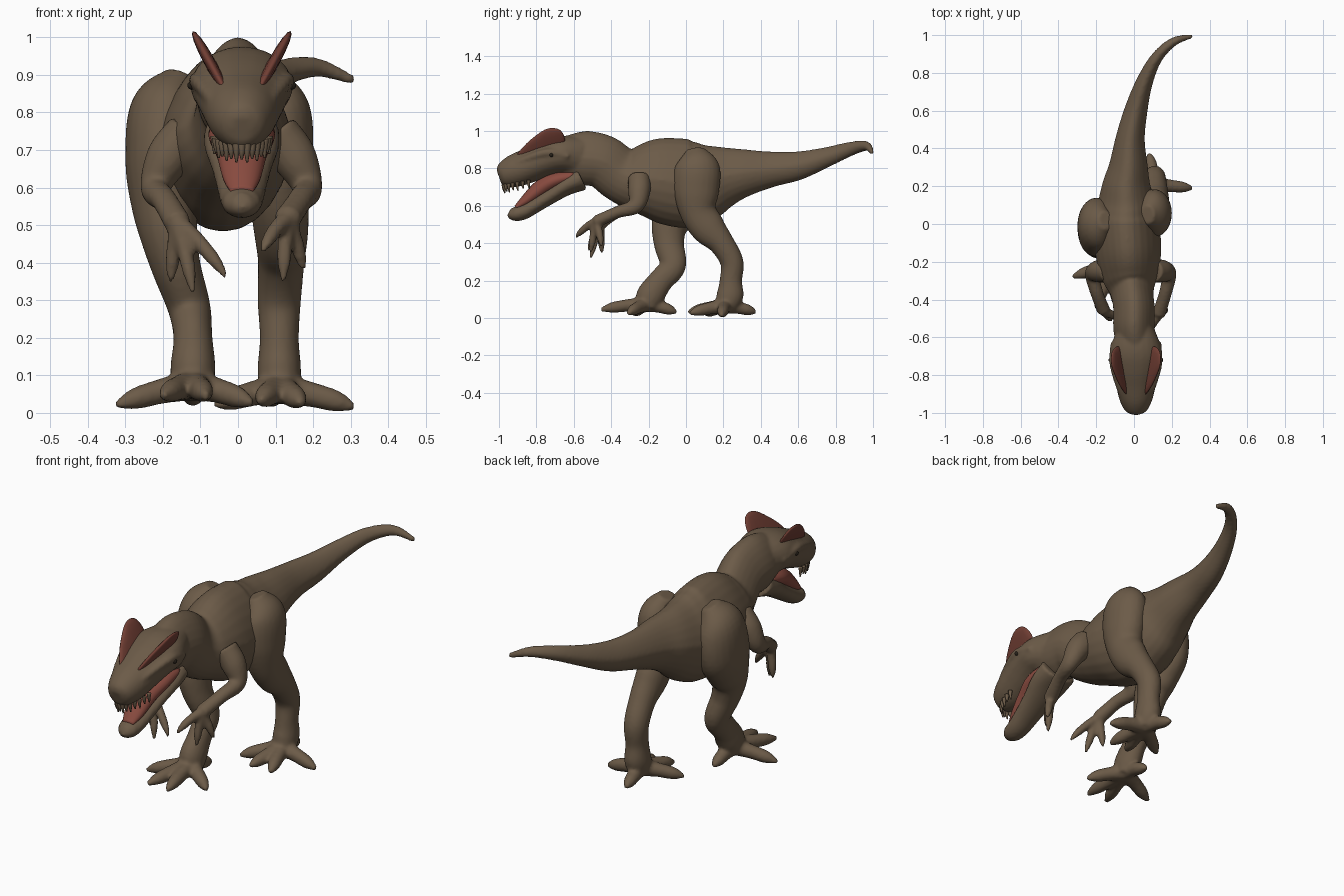
import bpy, bmesh, math
from mathutils import Vector

cube = bpy.data.objects.get("Cube")
if cube:
    bpy.data.objects.remove(cube, do_unlink=True)


def material(name, rgb):
    m = bpy.data.materials.new(name)
    m.use_nodes = True
    m.diffuse_color = (*rgb, 1)
    for n in m.node_tree.nodes:
        if n.type == 'BSDF_PRINCIPLED':
            n.inputs["Base Color"].default_value = (*rgb, 1)
            n.inputs["Roughness"].default_value = 0.8
    return m


HIDE = material("brown hide", (0.15, 0.105, 0.065))
RED = material("dull red", (0.17, 0.05, 0.035))
MOUTH = material("mouth pink", (0.25, 0.07, 0.05))
DARK = material("eye black", (0.02, 0.015, 0.01))
X, Y, Z = Vector((1, 0, 0)), Vector((0, 1, 0)), Vector((0, 0, 1))


def smooth_path(pts, steps=6):
    """Catmull-Rom interpolation of centre and radii."""
    p = [Vector(q) for q in pts]
    p = [p[0] * 2 - p[1]] + p + [p[-1] * 2 - p[-2]]
    out = []
    for i in range(1, len(p) - 2):
        a, b, c, d = p[i - 1:i + 3]
        for k in range(steps):
            t = k / steps
            out.append(0.5 * (2 * b + (c - a) * t + (2 * a - 5 * b + 4 * c - d) * t * t
                              + (3 * b - a - 3 * c + d) * t ** 3))
    return out + [p[-2]]


def tube(bm, pts, ref=Z, sides=24, ridge=0.0):
    """Loft of ellipses; each point is x, y, z, side radius, other radius."""
    path = smooth_path(pts)
    rings = []
    for i, q in enumerate(path):
        before, after = path[max(i - 1, 0)], path[min(i + 1, len(path) - 1)]
        t = (Vector(after[:3]) - Vector(before[:3])).normalized()
        side = t.cross(ref).normalized()
        up = side.cross(t)
        ring = []
        for k in range(sides):
            ang = 2 * math.pi * k / sides
            c, s = math.cos(ang), math.sin(ang)
            c *= 1 - ridge * max(s, 0)
            ring.append(bm.verts.new(Vector(q[:3]) + side * c * max(q[3], 0.003)
                                     + up * s * max(q[4], 0.003)))
        rings.append(ring)
    for r, n in zip(rings, rings[1:]):
        for k in range(sides):
            j = (k + 1) % sides
            bm.faces.new((r[k], r[j], n[j], n[k]))
    bm.faces.new(rings[0][::-1])
    bm.faces.new(rings[-1])


def finish(name, bm, mat, blend=True, rounds=4):
    bmesh.ops.recalc_face_normals(bm, faces=bm.faces)
    for f in bm.faces:
        f.smooth = True
    me = bpy.data.meshes.new(name)
    bm.to_mesh(me)
    bm.free()
    me.materials.append(mat)
    ob = bpy.data.objects.new(name, me)
    bpy.context.collection.objects.link(ob)
    if blend:
        r = ob.modifiers.new("fuse", 'REMESH')
        r.mode, r.voxel_size, r.use_smooth_shade = 'VOXEL', 0.009, True
        s = ob.modifiers.new("soften", 'SMOOTH')
        s.factor, s.iterations = 0.5, rounds
    return ob


# Torso, neck, tail and skull fused into one skin
bm = bmesh.new()
tube(bm, [(.01, -.66, .86, .10, .11), (.0, -.55, .855, .11, .145), (.0, -.45, .84, .11, .142),
          (-.01, -.36, .775, .115, .147), (-.02, -.28, .75, .15, .175),
          (-.03, -.15, .74, .175, .224), (-.04, 0, .72, .175, .238), (-.04, .1, .73, .155, .212),
          (-.04, .2, .755, .13, .167), (-.03, .3, .775, .105, .132), (-.02, .45, .795, .078, .097),
          (.01, .6, .815, .062, .077), (.055, .75, .86, .045, .054), (.12, .88, .905, .032, .038),
          (.21, .965, .92, .024, .026), (.31, .995, .885, .011, .012)], ridge=0.25)
tube(bm, [(.01, -.56, .86, .10, .11), (.01, -.66, .872, .135, .103), (.01, -.74, .855, .128, .098),
          (.01, -.83, .82, .11, .093), (.01, -.92, .785, .09, .087), (.01, -.98, .762, .062, .065),
          (.01, -1.0, .755, .03, .04)])
# Brow ridges along the sides of the snout
for s in (-1, 1):
    tube(bm, [(.01 + s * .115, -.63, .865, .02, .02), (.01 + s * .118, -.74, .885, .022, .022),
              (.01 + s * .085, -.87, .845, .018, .018), (.01 + s * .05, -.96, .80, .015, .015)])
finish("body", bm, HIDE)

# Lower jaw
bm = bmesh.new()
tube(bm, [(.01, -.56, .75, .10, .07), (.01, -.64, .71, .10, .055), (.01, -.72, .658, .082, .045),
          (.01, -.80, .608, .068, .042), (.01, -.87, .568, .058, .042), (.01, -.92, .558, .047, .038),
          (.01, -.945, .57, .022, .022)])
finish("lower_jaw", bm, HIDE)

# Mouth lining
bm = bmesh.new()
tube(bm, [(.01, -.60, .76, .085, .04), (.01, -.70, .735, .088, .048), (.01, -.78, .69, .068, .046),
          (.01, -.86, .625, .05, .03), (.01, -.91, .59, .03, .012)])
finish("mouth_lining", bm, MOUTH, blend=False)

# Teeth around the upper lip
bm = bmesh.new()
for i in range(-7, 8):
    a = i * 0.19
    x, y = .01 + .075 * math.sin(a), -.80 - .175 * math.cos(a)
    z = .715 + .03 * (1 - math.cos(a))
    tube(bm, [(x, y, z, .011, .011), (x, y, z - .02, .008, .008),
              (x, y + .004, z - .04 - .008 * (i % 2), .003, .003)], ref=Y, sides=8)
finish("teeth", bm, HIDE, blend=False)

# Crests flaring outward above the eyes, and the eyes
outline = [(-.95, .84), (-.86, .935), (-.75, 1.03), (-.66, 1.025), (-.62, .94), (-.70, .87), (-.84, .83)]
for s, label in ((-1, "right"), (1, "left")):
    bm = bmesh.new()
    bm.faces.new([bm.verts.new((.01 + s * (.05 + (z - .87) * .55), y, z)) for y, z in outline])
    crest = finish(label + "_crest", bm, RED, blend=False)
    sol = crest.modifiers.new("thickness", 'SOLIDIFY')
    sol.thickness, sol.offset = 0.035, 0
    sub = crest.modifiers.new("rounding", 'SUBSURF')
    sub.levels = sub.render_levels = 2
    bm = bmesh.new()
    bmesh.ops.create_uvsphere(bm, u_segments=12, v_segments=8, radius=.011)
    bmesh.ops.translate(bm, verts=bm.verts, vec=(.01 + s * .134, -.72, .872))
    finish(label + "_eye", bm, DARK, blend=False)


def digit(bm, base, tip, r, lift, ref):
    """Toe or finger with an arched knuckle and a tapering claw."""
    b, t = Vector(base), Vector(tip)
    k1, k2 = b.lerp(t, .4) + Z * lift, b.lerp(t, .75) + Z * lift * .8
    tube(bm, [(*b, r * 1.25, r * 1.25), (*k1, r, r), (*k2, r * .85, r * .85),
              (*t, r * .3, r * .3)], ref=ref, sides=14)


def leg(name, path, foot, toes):
    bm = bmesh.new()
    tube(bm, path, ref=Y)
    for tip in toes:
        digit(bm, foot, tip, .034, .005, Z)
    finish(name, bm, HIDE)


leg("right_leg",
    [(-.15, .02, .90, .04, .05), (-.185, .0, .81, .10, .13), (-.2, -.02, .67, .10, .155),
     (-.195, -.06, .56, .09, .125), (-.185, -.09, .48, .078, .095), (-.165, -.09, .39, .066, .08),
     (-.13, -.07, .28, .057, .07), (-.12, -.135, .2, .052, .066), (-.12, -.19, .12, .06, .075),
     (-.12, -.21, .06, .055, .06)],
    (-.12, -.21, .075),
    [(-.325, -.28, .02), (-.2, -.45, .045), (-.085, -.455, .045), (.04, -.31, .025), (-.12, -.05, .03)])
leg("left_leg",
    [(.07, .05, .90, .04, .05), (.1, .06, .81, .09, .12), (.11, .055, .68, .09, .122),
     (.11, .065, .57, .08, .098), (.115, .12, .48, .072, .092), (.115, .19, .40, .062, .068),
     (.11, .245, .30, .058, .062), (.11, .24, .2, .052, .06), (.11, .235, .12, .058, .072),
     (.11, .21, .06, .055, .06)],
    (.11, .21, .065),
    [(.31, .19, .015), (.17, .02, .025), (.06, .01, .03), (-.06, .10, .02), (.08, .375, .03)])


def arm(name, path, tips):
    bm = bmesh.new()
    tube(bm, path, ref=X, sides=18)
    for tip in tips:
        digit(bm, path[-1][:3], tip, .021, .012, X)
    finish(name, bm, HIDE, rounds=2)


arm("left_arm",
    [(.10, -.25, .75, .06, .06), (.15, -.25, .68, .06, .06), (.185, -.27, .60, .043, .04),
     (.165, -.37, .565, .032, .034), (.13, -.48, .515, .034, .036)],
    [(.065, -.59, .43), (.12, -.51, .35), (.175, -.45, .38)])
arm("right_arm",
    [(-.13, -.25, .75, .06, .06), (-.185, -.25, .68, .06, .06), (-.22, -.27, .60, .043, .04),
     (-.195, -.37, .565, .032, .034), (-.16, -.46, .505, .034, .036)],
    [(-.03, -.52, .36), (-.12, -.51, .32), (-.18, -.45, .345)])
